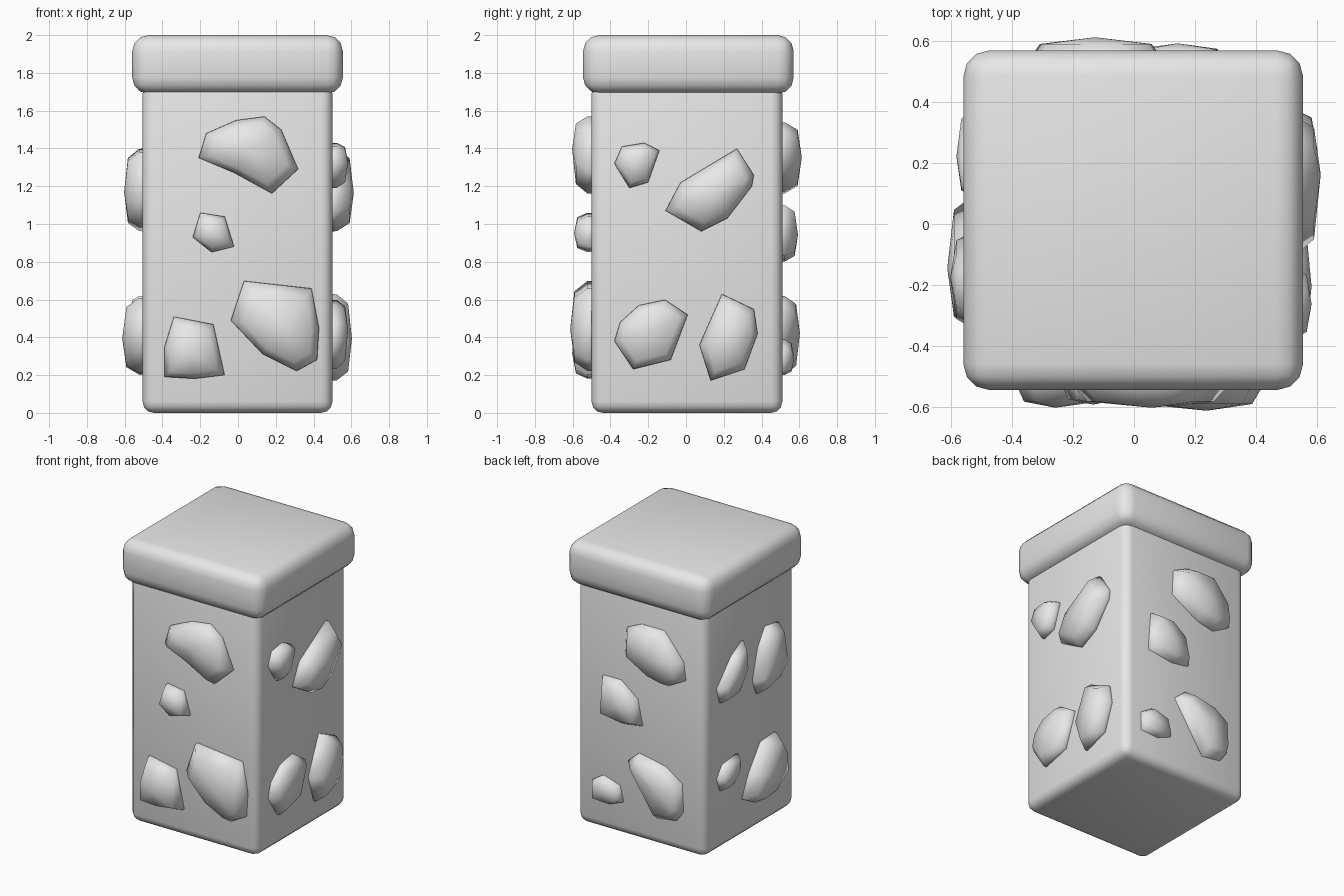
import bpy
import bmesh
from math import pi
from mathutils import Matrix, Vector

old = bpy.data.objects.get("Cube")
if old:
    bpy.data.objects.remove(old, do_unlink=True)

# Single stone material
grey = bpy.data.materials.new("stone_grey")
grey.use_nodes = True
colour = (0.8, 0.8, 0.8, 1)
grey.diffuse_color = colour
grey.node_tree.nodes["Principled BSDF"].inputs["Base Color"].default_value = colour


def finish(name, bm):
    """Turn a bmesh into a smooth-shaded object."""
    bmesh.ops.recalc_face_normals(bm, faces=bm.faces[:])
    for face in bm.faces:
        face.smooth = True
    mesh = bpy.data.meshes.new(name)
    bm.to_mesh(mesh)
    bm.free()
    mesh.materials.append(grey)
    obj = bpy.data.objects.new(name, mesh)
    bpy.context.collection.objects.link(obj)
    return obj


def rounded_box(name, low, high, radius):
    low, high = Vector(low), Vector(high)
    bm = bmesh.new()
    placing = Matrix.Translation((low + high) / 2) @ Matrix.Diagonal((*(high - low), 1))
    bmesh.ops.create_cube(bm, size=1, matrix=placing)
    bmesh.ops.bevel(bm, geom=bm.edges[:], offset=radius, segments=3,
                    profile=0.5, affect='EDGES')
    return finish(name, bm)


SIDES = ("front", "left", "back", "right")


def stone(side, place, depth, outline):
    """Domed rock on one side; outline is (across, height) seen from outside."""
    turn = Matrix.Rotation(SIDES.index(side) * pi / 2, 4, 'Z')
    count = len(outline)
    mid_u = sum(u for u, z in outline) / count
    mid_z = sum(z for u, z in outline) / count
    bm = bmesh.new()

    def point(u, z, out):
        return bm.verts.new(turn @ Vector((u, -0.503 - out, z)))

    # Sunken foot, steep wall, then a shoulder leading to the peak
    rings = []
    for scale, out in ((1, -0.03), (0.99, 0.02), (0.78, depth * 0.8)):
        rings.append([point(mid_u + (u - mid_u) * scale,
                            mid_z + (z - mid_z) * scale, out) for u, z in outline])
    peak = point(mid_u, mid_z, depth)
    bm.faces.new(rings[0])
    for i in range(count):
        j = (i + 1) % count
        for lower, upper in zip(rings, rings[1:]):
            bm.faces.new((lower[i], lower[j], upper[j], upper[i]))
        bm.faces.new((rings[-1][i], rings[-1][j], peak))
    return finish(f"{side}_{place}_stone", bm)


# Pillar and cap
rounded_box("pillar_body", (-0.505, -0.5, 0), (0.5, 0.51, 1.75), 0.06)
rounded_box("pillar_cap", (-0.56, -0.545, 1.69), (0.555, 0.57, 2), 0.085)

# Front stones
stone("front", "upper", 0.1, [(-.21, 1.35), (-.17, 1.48), (-.01, 1.55), (.14, 1.57),
                              (.23, 1.5), (.32, 1.29), (.18, 1.16), (-.02, 1.27)])
stone("front", "middle", 0.09, [(-.24, .93), (-.2, 1.06), (-.07, 1.04),
                                (-.02, .88), (-.14, .85)])
stone("front", "lower_small", 0.1, [(-.39, .19), (-.39, .35), (-.34, .51),
                                    (-.13, .47), (-.07, .2), (-.23, .18)])
stone("front", "lower_large", 0.11, [(-.04, .49), (.03, .7), (.39, .66), (.43, .45),
                                     (.42, .28), (.31, .22), (.13, .31)])

# Stones on the +x side
stone("left", "upper_small", 0.08, [(-.38, 1.32), (-.34, 1.41), (-.22, 1.43),
                                    (-.14, 1.39), (-.2, 1.22), (-.3, 1.19)])
stone("left", "upper_large", 0.11, [(-.11, 1.07), (-.03, 1.22), (.27, 1.4), (.36, 1.26),
                                    (.35, 1.2), (.22, 1.03), (.08, .96)])
stone("left", "lower_near", 0.08, [(-.38, .38), (-.35, .48), (-.25, .57), (-.11, .6),
                                   (.01, .52), (-.08, .28), (-.28, .23)])
stone("left", "lower_far", 0.1, [(.07, .36), (.19, .63), (.36, .55), (.38, .42),
                                 (.31, .23), (.13, .17)])

# Back stones
stone("back", "upper", 0.11, [(-.11, 1.31), (-.1, 1.49), (.01, 1.54), (.19, 1.54),
                              (.34, 1.36), (.36, 1.23), (.23, 1.16), (.1, 1.19)])
stone("back", "middle", 0.09, [(-.29, 1.1), (-.15, 1.1), (-.02, 1),
                               (.02, .82), (-.11, .8), (-.31, .83)])
stone("back", "lower_small", 0.07, [(-.37, .34), (-.29, .39), (-.16, .35),
                                    (-.13, .24), (-.23, .2), (-.37, .21)])
stone("back", "lower_large", 0.1, [(-.09, .55), (-.01, .62), (.2, .58), (.33, .49),
                                   (.34, .29), (.29, .22), (.14, .2)])

# Stones on the -x side
stone("right", "upper_near", 0.08, [(-.38, 1.16), (-.22, 1.33), (-.1, 1.4),
                                    (-.08, 1.22), (-.2, 1.06), (-.35, 1.05)])
stone("right", "upper_far", 0.1, [(.02, 1.06), (.08, 1.28), (.16, 1.4), (.3, 1.38),
                                  (.35, 1.12), (.25, 1), (.06, .96)])
stone("right", "lower_near", 0.07, [(-.38, .52), (-.32, .6), (-.16, .62),
                                    (-.16, .52), (-.25, .44), (-.35, .43)])
stone("right", "lower_far", 0.11, [(-.1, .27), (-.02, .43), (.11, .6), (.27, .61),
                                   (.34, .49), (.35, .33), (.18, .21), (.03, .2)])
